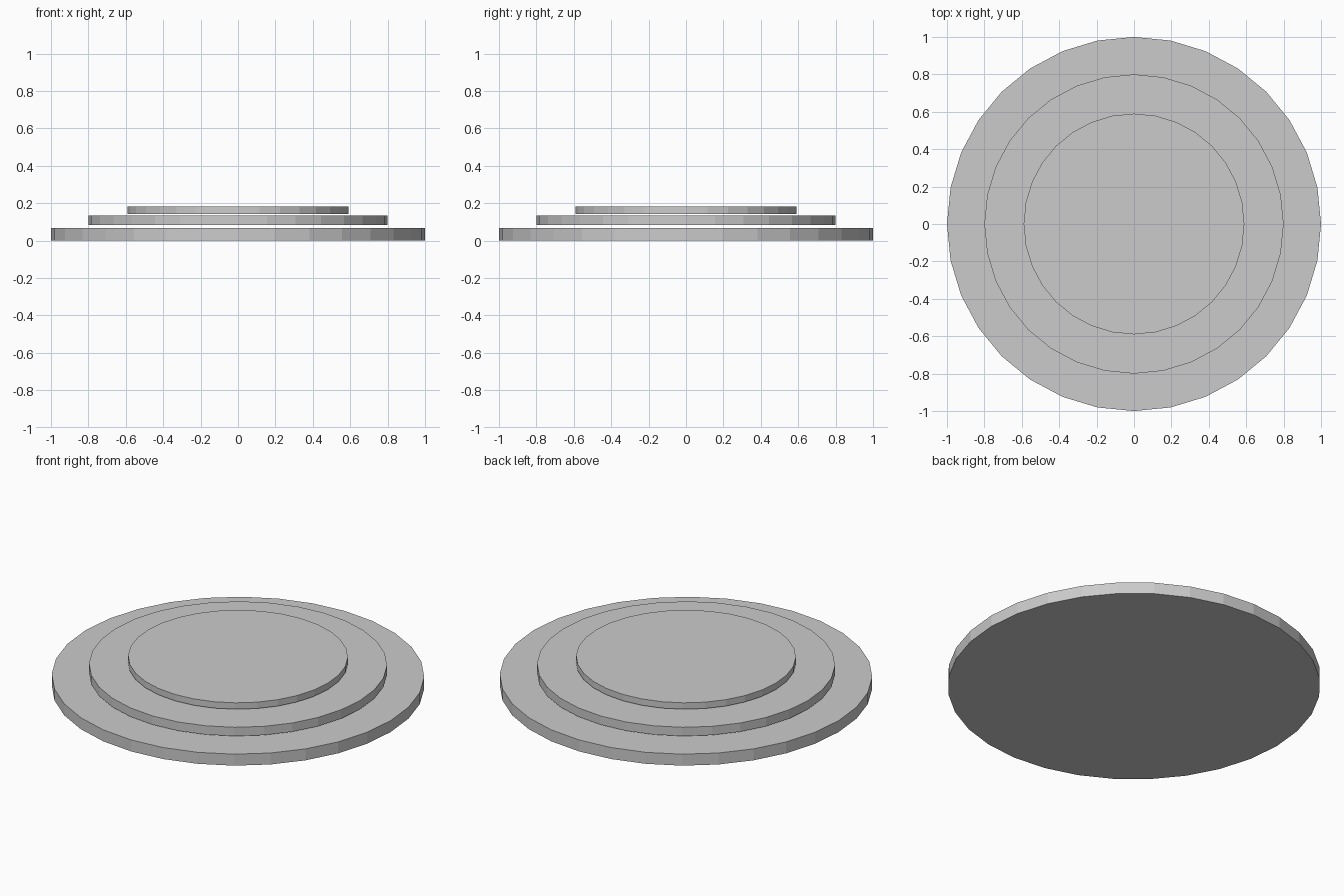
import bpy

if "Cube" in bpy.data.objects:
    bpy.data.objects.remove(bpy.data.objects["Cube"])

# Three stacked round tiers with thin gaps between: name, radius, bottom z, top z
TIERS = [
    ("lower_disc", 1.00, 0.0, 0.068),
    ("middle_disc", 0.80, 0.082, 0.134),
    ("upper_disc", 0.59, 0.143, 0.181),
]


def disc(name, radius, bottom, top):
    bpy.ops.mesh.primitive_cylinder_add(
        vertices=32, radius=radius, depth=top - bottom,
        location=(0, 0, (bottom + top) / 2))
    bpy.context.object.name = name


for tier in TIERS:
    disc(*tier)
